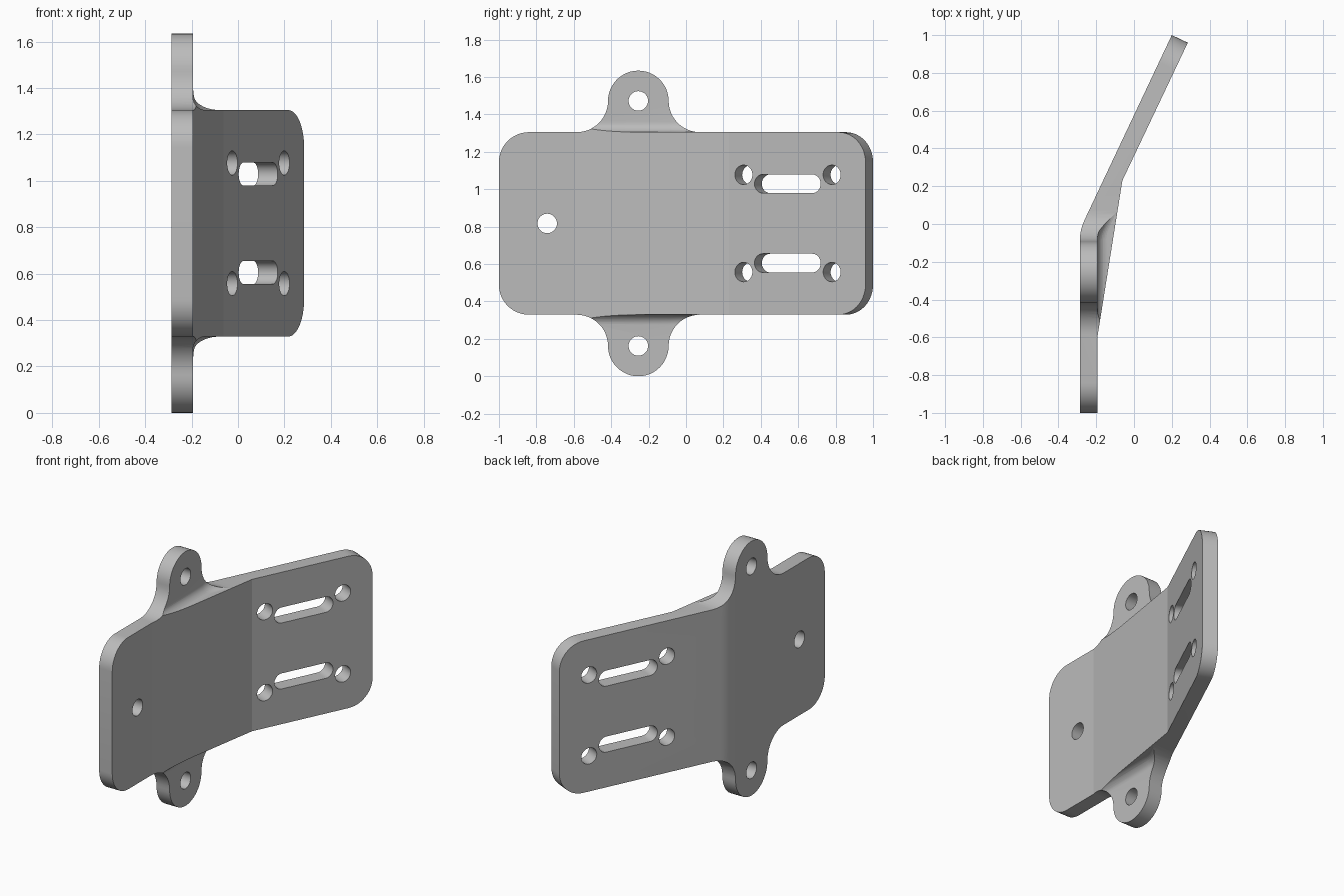
import bpy, bmesh
from math import sin, cos, tan, pi, radians
from mathutils import Vector

if "Cube" in bpy.data.objects:
    bpy.data.objects.remove(bpy.data.objects["Cube"], do_unlink=True)

MID, HALF = 0.817, 0.488          # plate mid height, half height
BACK, FRONT = -0.287, -0.194      # faces of the upright plate
BEND = radians(25.4)
ALONG = Vector((sin(BEND), cos(BEND), 0))
OUT = Vector((cos(BEND), -sin(BEND), 0))
UP = Vector((0, 0, 1))
X, Y = Vector((1, 0, 0)), Vector((0, 1, 0))

grey = bpy.data.materials.new("grey metal")
grey.use_nodes = True
colour = (0.5, 0.5, 0.5, 1)
grey.diffuse_color = colour
grey.node_tree.nodes["Principled BSDF"].inputs["Base Color"].default_value = colour


def arc(cx, cy, r, a0, a1, n=12):
    angles = [radians(a0 + (a1 - a0) * i / n) for i in range(n + 1)]
    return [(cx + r * cos(a), cy + r * sin(a)) for a in angles]


def loft(name, rings, round_ends=0):
    """Closed solid through matching rings of points."""
    bm = bmesh.new()
    loops = [[bm.verts.new(p) for p in ring] for ring in rings]
    n = len(loops[0])
    for a, b in zip(loops, loops[1:]):
        for i in range(n):
            j = (i + 1) % n
            bm.faces.new((a[i], a[j], b[j], b[i]))
    bm.faces.new(loops[0][::-1])
    bm.faces.new(loops[-1])
    if round_ends:
        corners = [e for e in bm.edges
                   if abs(e.verts[0].co.z - e.verts[1].co.z) < 1e-5
                   and (all(v.co.y < -0.99 for v in e.verts) or all(v.co.y > 0.94 for v in e.verts))]
        bmesh.ops.bevel(bm, geom=corners, offset=round_ends, segments=12,
                        profile=0.5, affect='EDGES')
    bmesh.ops.recalc_face_normals(bm, faces=bm.faces[:])
    mesh = bpy.data.meshes.new(name)
    bm.to_mesh(mesh)
    bm.free()
    mesh.materials.append(grey)
    obj = bpy.data.objects.new(name, mesh)
    bpy.context.collection.objects.link(obj)
    return obj


def prism(name, profile, u, v, start, depth, origin=Vector()):
    """Profile in the u, v plane, extruded from start along depth."""
    flat = [origin + u * a + v * b for a, b in profile]
    return loft(name, [[p + start for p in flat], [p + start + depth for p in flat]])


def combine(target, tool, operation):
    bpy.context.view_layer.objects.active = target
    mod = target.modifiers.new("combine", 'BOOLEAN')
    mod.operation, mod.object, mod.solver = operation, tool, 'EXACT'
    bpy.ops.object.modifier_apply(modifier=mod.name)
    bpy.data.objects.remove(tool, do_unlink=True)


# Plan outline of the bent plate, with its thickened web at the bend
bend_r = 0.26
cx, cy = BACK + bend_r, -0.09
back_curve = arc(cx, cy, bend_r, 180, 180 - 25.4, 6)
end_back = Vector((0.2, 1.0, 0))
end_front = end_back + OUT * 0.094
elbow = end_front - ALONG * ((end_front.y - 0.23) / cos(BEND))
plan = back_curve + [end_back.xy, end_front.xy, elbow.xy, (FRONT, -0.6), (FRONT, -1), (BACK, -1)]

bracket = loft("bent_plate", [[(p[0], p[1], MID + s * HALF) for p in plan] for s in (-1, 1)], 0.16)

# Mounting ears above and below, blended into the plate edge
EAR_Y, EAR_R = -0.255, 0.162
EAR_W = 0.817 - EAR_R
blend = EAR_W - HALF
ear_outline = (arc(EAR_Y + EAR_R + blend, EAR_W, blend, 270, 180)
               + arc(EAR_Y, EAR_W, EAR_R, 0, 180, 24)[1:-1]
               + arc(EAR_Y - EAR_R - blend, EAR_W, blend, 0, -90))
ear_outline += [(ear_outline[-1][0], 0.4), (ear_outline[0][0], 0.4)]

# Hollow in front of the ear: distance from ear face against height
fillet = arc(0.055, HALF + 0.055, 0.055, 180, 270, 10) + [(0.6, HALF), (0.6, 0.9), (0, 0.9)]
inner_r = bend_r - (FRONT - BACK)
path = [(FRONT, -1.1)] + arc(cx, cy, inner_r, 180, 180 - 25.4, 6)
last = Vector((*path[-1], 0)) + ALONG * 0.3
path.append((last.x, last.y))

for side, label in ((1, "upper"), (-1, "lower")):
    mid = UP * MID
    ear = prism(label + "_ear", ear_outline, Y, UP * side, X * -0.5, X, mid)
    column = loft("column", [[(p[0], p[1], z) for p in plan] for z in (-0.1, 1.8)])
    combine(ear, column, 'INTERSECT')
    hollow = loft("hollow", [[(x + d, y, MID + side * w) for d, w in fillet] for x, y in path])
    combine(ear, hollow, 'DIFFERENCE')
    combine(bracket, ear, 'UNION')

# Round holes through the upright plate and ears
HOLE = 0.052
for y, w in ((-0.742, 0), (EAR_Y, EAR_W), (EAR_Y, -EAR_W)):
    cutter = prism("drill", arc(y, MID + w, HOLE, 0, 360, 48)[:-1], Y, UP, X * -0.6, X)
    combine(bracket, cutter, 'DIFFERENCE')

# Holes and slots square to the angled plate
for side in (1, -1):
    slot_half = 0.146
    shapes = [(0.308, 0.26, arc(0, 0, HOLE, 0, 360, 48)[:-1]),
              (0.78, 0.26, arc(0, 0, HOLE, 0, 360, 48)[:-1]),
              (0.543, 0.212, arc(slot_half, 0, 0.05, -90, 90, 24) + arc(-slot_half, 0, 0.05, 90, 270, 24))]
    for y, w, shape in shapes:
        centre = end_front + ALONG * ((y - end_front.y) / cos(BEND)) + UP * (MID + side * w)
        cutter = prism("drill", shape, ALONG, UP, OUT * -0.2, OUT * 0.4, centre)
        combine(bracket, cutter, 'DIFFERENCE')

bpy.ops.object.select_all(action='DESELECT')
bracket.select_set(True)
bpy.context.view_layer.objects.active = bracket
bpy.ops.object.shade_smooth_by_angle(angle=radians(9))
